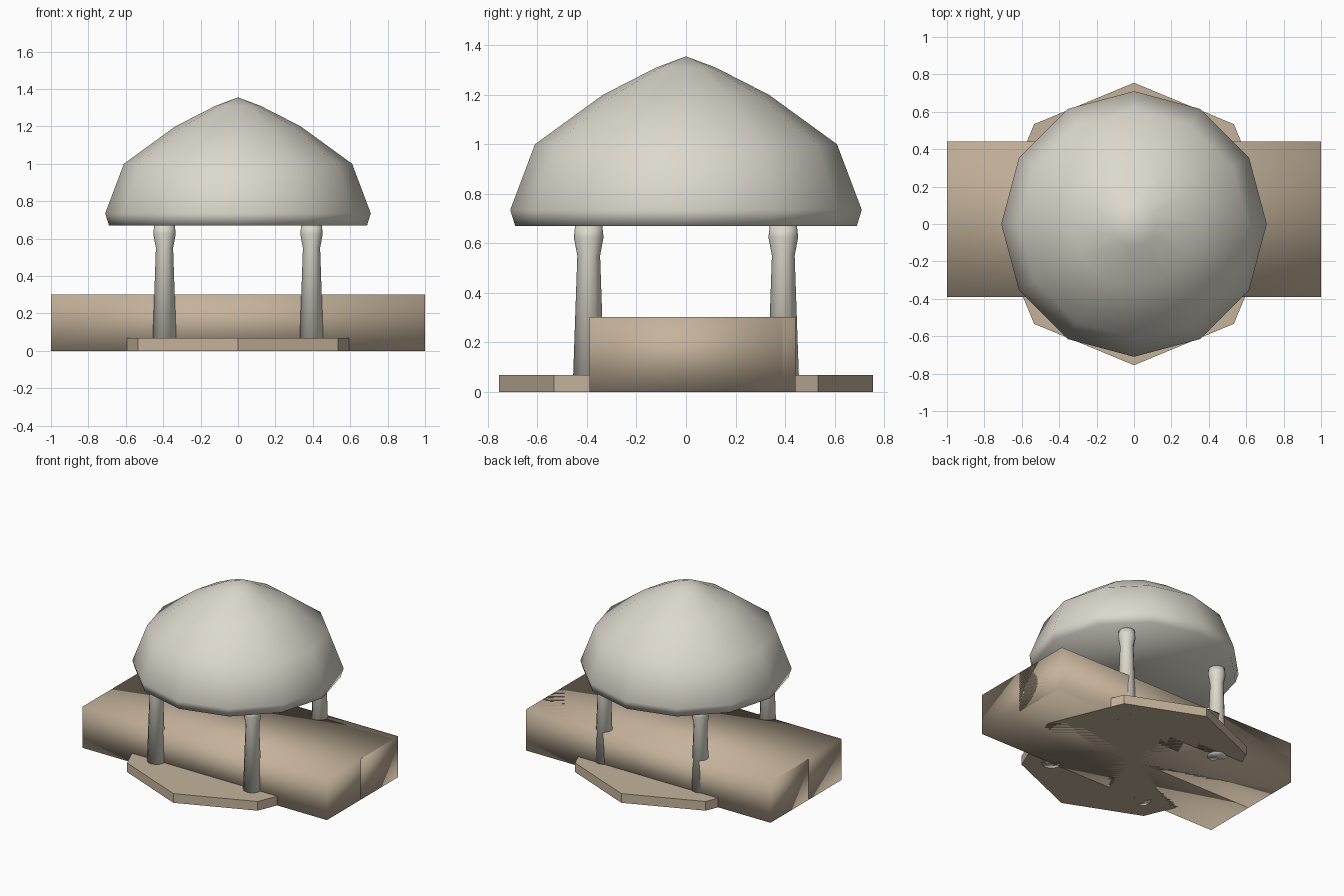
import bpy, bmesh, math

if "Cube" in bpy.data.objects:
    bpy.data.objects.remove(bpy.data.objects["Cube"])


def material(name, rgb):
    m = bpy.data.materials.new(name)
    m.diffuse_color = (*rgb, 1)
    m.use_nodes = True
    m.node_tree.nodes["Principled BSDF"].inputs["Base Color"].default_value = m.diffuse_color
    return m


STONE = material("pale_stone", (0.72, 0.69, 0.61))
SAND = material("sandstone", (0.56, 0.45, 0.33))


def finish(name, bm, mat, smooth):
    bmesh.ops.recalc_face_normals(bm, faces=bm.faces)
    for f in bm.faces:
        f.smooth = smooth
    me = bpy.data.meshes.new(name)
    bm.to_mesh(me)
    bm.free()
    me.materials.append(mat)
    ob = bpy.data.objects.new(name, me)
    bpy.context.collection.objects.link(ob)
    return ob


def lathe(name, profile, sides, mat, centre=(0, 0), smooth=True):
    """Stack rings of (radius, z); radius 0 closes to a point."""
    bm = bmesh.new()
    rings = []
    for r, z in profile:
        n = sides if r > 0 else 1
        rings.append([bm.verts.new((centre[0] + r * math.cos(i * math.tau / sides),
                                    centre[1] + r * math.sin(i * math.tau / sides), z))
                      for i in range(n)])
    for a, b in zip(rings, rings[1:]):
        for i in range(sides):
            j = (i + 1) % sides
            if len(b) == 1:
                bm.faces.new((a[i], a[j], b[0]))
            else:
                bm.faces.new((a[i], a[j], b[j], b[i]))
    for ring in (rings[0], rings[-1]):
        if len(ring) > 1:
            bm.faces.new(ring)
    return finish(name, bm, mat, smooth)


def block(name, y0, y1, height, mat):
    bm = bmesh.new()
    bmesh.ops.create_cube(bm, size=1)
    for v in bm.verts:
        v.co = (v.co.x * 2, (y0 + y1) / 2 + v.co.y * (y1 - y0), (v.co.z + 0.5) * height)
    return finish(name, bm, mat, True)


# Octagonal floor plate
lathe("floor_plate", [(0.755, 0), (0.755, 0.068)], 8, SAND, smooth=False)

# Long wall running through the pavilion, made of two overlapping blocks
block("wall_front", -0.39, 0.39, 0.302, SAND)
block("wall_back", 0.0, 0.442, 0.302, SAND)

# Four tapered columns with flared capitals
column = [(0.065, 0), (0.046, 0.55), (0.06, 0.625), (0.055, 0.67)]
for sx, side in ((-1, "left"), (1, "right")):
    for sy, end in ((-1, "front"), (1, "back")):
        lathe(f"column_{end}_{side}", column, 12, STONE, (sx * 0.393, sy * 0.393))

# Twelve-sided domed roof
lathe("dome_roof", [(0.69, 0.67), (0.71, 0.735), (0.61, 1.0), (0.335, 1.2),
                    (0.12, 1.31), (0, 1.355)], 12, STONE)
